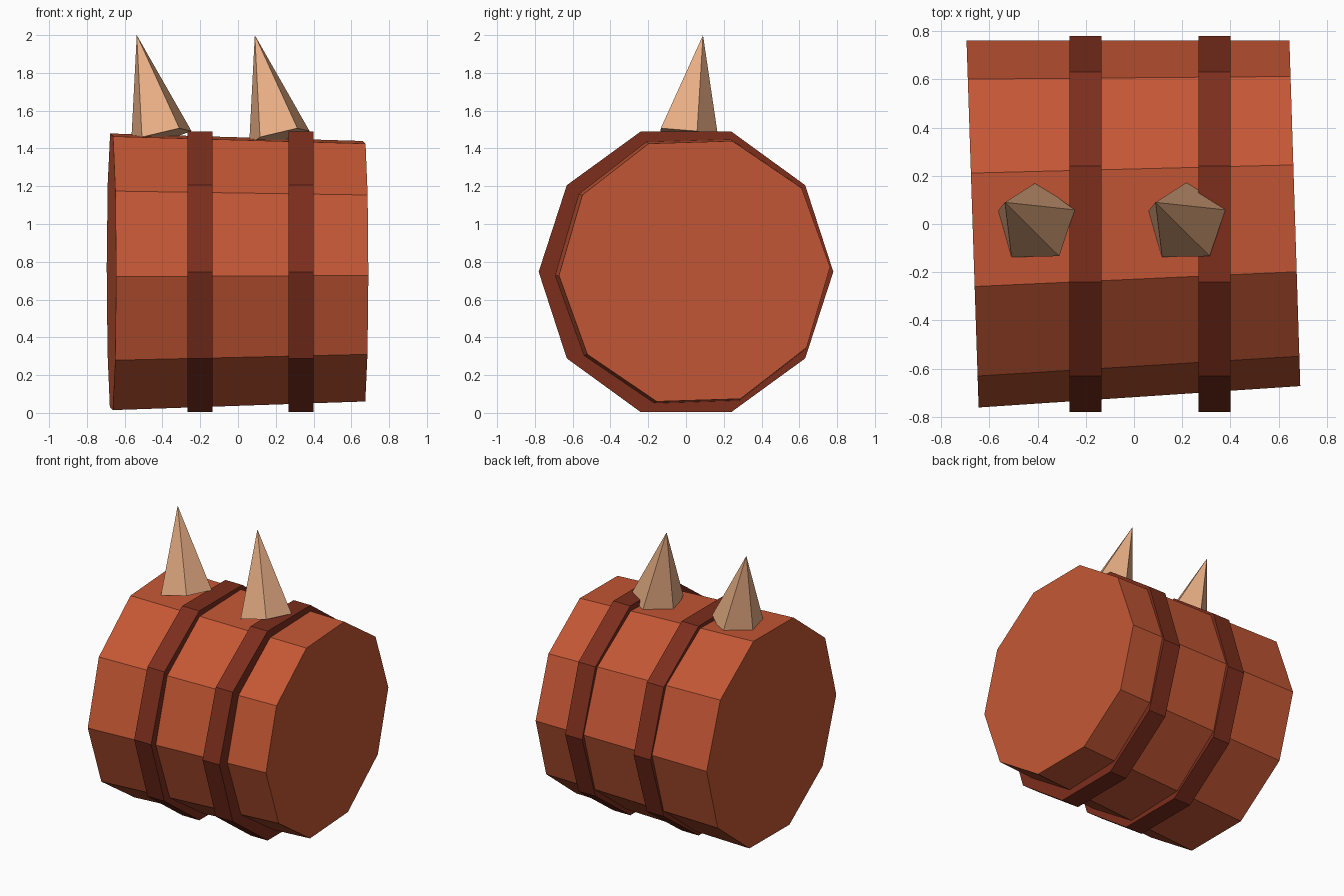
import bpy
import bmesh
from math import sin, cos, radians, tau, pi
from mathutils import Vector

if "Cube" in bpy.data.objects:
    bpy.data.objects.remove(bpy.data.objects["Cube"])


def material(name, rgb):
    m = bpy.data.materials.new(name)
    m.diffuse_color = (*rgb, 1)
    m.use_nodes = True
    m.node_tree.nodes["Principled BSDF"].inputs["Base Color"].default_value = m.diffuse_color
    return m


WOOD = material("red_wood", (0.55, 0.095, 0.035))
DARK = material("dark_band", (0.20, 0.027, 0.012))
HORN = material("pale_horn", (0.80, 0.42, 0.23))


def finish(name, bm, mat):
    bmesh.ops.recalc_face_normals(bm, faces=bm.faces)
    mesh = bpy.data.meshes.new(name)
    bm.to_mesh(mesh)
    bm.free()
    mesh.materials.append(mat)
    bpy.context.collection.objects.link(bpy.data.objects.new(name, mesh))


def end_ring(x, y, r, turn=0.0, slope=0.0, z=0.747):
    """Ten-sided ring across the x axis; slope skews its plane along y."""
    pts = []
    for i in range(10):
        a = i * tau / 10 + radians(turn)
        py = y + r * cos(a)
        pts.append((x + slope * py, py, z + r * sin(a)))
    return pts


def prism(name, ring_a, ring_b, mat):
    bm = bmesh.new()
    a = [bm.verts.new(p) for p in ring_a]
    b = [bm.verts.new(p) for p in ring_b]
    n = len(a)
    bm.faces.new(a)
    bm.faces.new(b)
    for i in range(n):
        j = (i + 1) % n
        bm.faces.new((a[i], a[j], b[j], b[i]))
    finish(name, bm, mat)


def spike(name, base, tip, r):
    """Five-sided pyramid leaning along the line from base to tip."""
    base, tip = Vector(base), Vector(tip)
    tilt = Vector((0, 0, 1)).rotation_difference(tip - base)
    bm = bmesh.new()
    ring = []
    for i in range(5):
        a = pi / 2 + i * tau / 5
        ring.append(bm.verts.new(base + tilt @ Vector((r * cos(a), r * sin(a), 0))))
    top = bm.verts.new(tip)
    bm.faces.new(ring)
    for i in range(5):
        bm.faces.new((ring[i], ring[(i + 1) % 5], top))
    finish(name, bm, HORN)


# Slightly skewed, tapering barrel body
prism("barrel_body",
      end_ring(-0.670, 0.0, 0.762, 1.9, -0.033),
      end_ring(0.669, 0.045, 0.718, 1.8, -0.0315, 0.75), WOOD)

# Two raised bands
for side, x0 in (("left", -0.268), ("right", 0.268)):
    prism("band_" + side, end_ring(x0, 0, 0.78), end_ring(x0 + 0.133, 0, 0.78), DARK)

# Two leaning spikes on top
for side, dx in (("left", -0.407), ("right", 0.218)):
    spike("spike_" + side, (dx, 0.003, 1.462), (dx - 0.129, 0.09, 2.0), 0.173)
